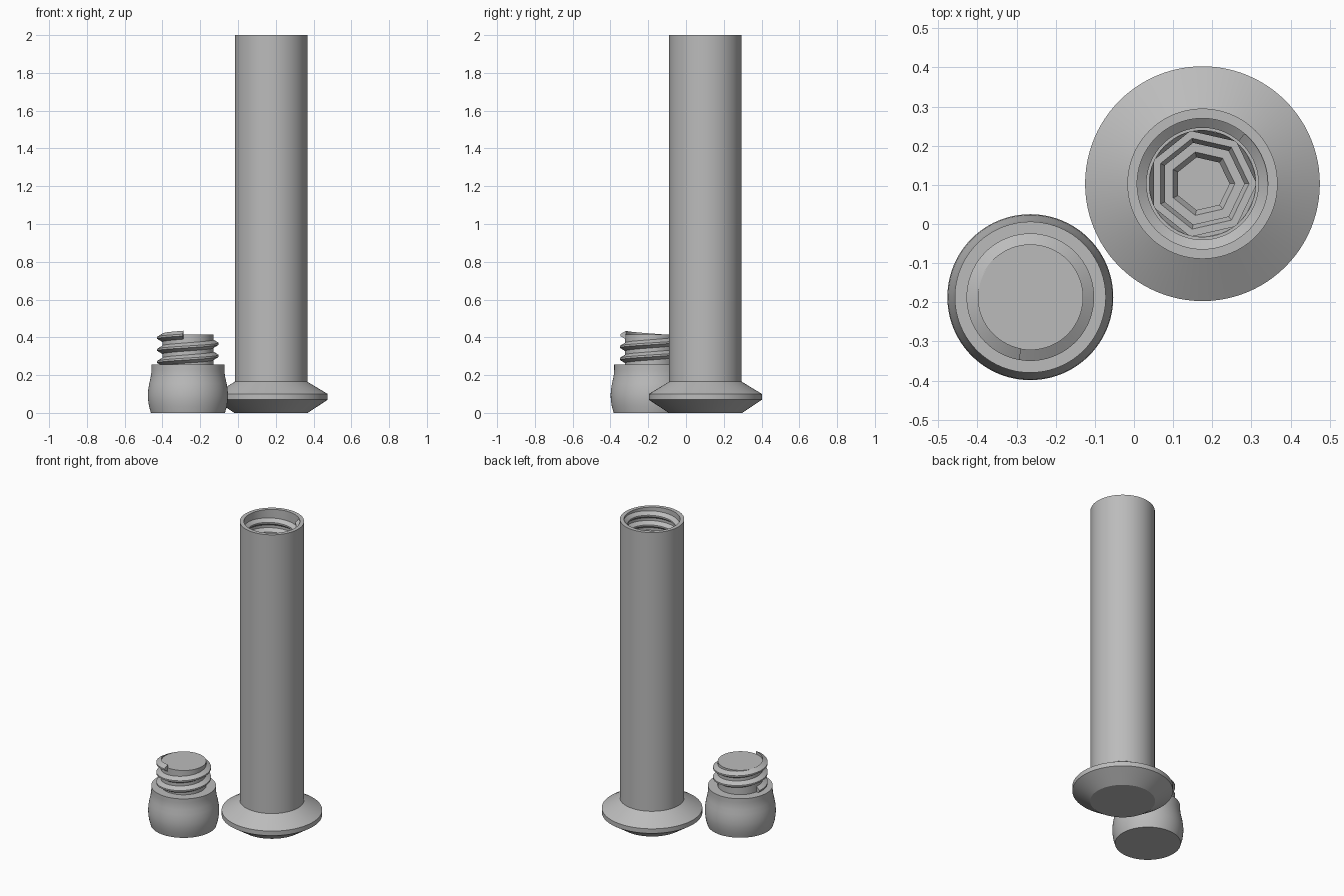
import bpy, math

if "Cube" in bpy.data.objects:
    bpy.data.objects.remove(bpy.data.objects["Cube"])

grey = bpy.data.materials.new("steel grey")
grey.diffuse_color = (0.5, 0.5, 0.5, 1)
grey.use_nodes = True
grey.node_tree.nodes["Principled BSDF"].inputs["Base Color"].default_value = grey.diffuse_color


def make(name, verts, faces, loc, smooth=True):
    mesh = bpy.data.meshes.new(name)
    mesh.from_pydata(verts, [], faces)
    mesh.materials.append(grey)
    ob = bpy.data.objects.new(name, mesh)
    bpy.context.collection.objects.link(ob)
    ob.location = (loc[0], loc[1], 0)
    if smooth:
        bpy.ops.object.select_all(action='DESELECT')
        ob.select_set(True)
        bpy.context.view_layer.objects.active = ob
        bpy.ops.object.shade_smooth_by_angle(angle=math.radians(25))
    return ob


def lathe(name, profile, loc, n=96, cap_start=True, cap_end=True, smooth=True):
    """Revolve (radius, z) points; ends can be closed with flat caps."""
    verts = [(r * math.cos(2 * math.pi * i / n), r * math.sin(2 * math.pi * i / n), z)
             for r, z in profile for i in range(n)]
    faces = []
    for k in range(len(profile) - 1):
        for i in range(n):
            j = (i + 1) % n
            faces.append((k * n + i, k * n + j, (k + 1) * n + j, (k + 1) * n + i))
    if cap_start:
        faces.append(tuple(reversed(range(n))))
    if cap_end:
        faces.append(tuple(range((len(profile) - 1) * n, len(profile) * n)))
    return make(name, verts, faces, loc, smooth)


def thread(name, loc, root, crest, z0, pitch, start, end, half, tip, n=72):
    """Right-hand helical ridge from angle start to end (degrees); z0 is its height at start."""
    steps = int((end - start) / 360 * n)
    section = [(root, -half), (crest, -tip), (crest, tip), (root, half)]
    if crest < root:
        section.reverse()
    verts, faces = [], []
    for s in range(steps + 1):
        turn = (end - start) / 360 * s / steps
        a = math.radians(start) + 2 * math.pi * turn
        for r, dz in section:
            verts.append((r * math.cos(a), r * math.sin(a), z0 + pitch * turn + dz))
    for s in range(steps):
        for k in range(4):
            a, b = s * 4 + k, s * 4 + (k + 1) % 4
            faces.append((a, a + 4, b + 4, b))
    faces += [(0, 1, 2, 3), tuple(steps * 4 + k for k in (3, 2, 1, 0))]
    return make(name, verts, faces, loc)


BARREL = (0.175, 0.103)
PLUG = (-0.265, -0.187)

# Flanged barrel with an open round mouth
lathe("barrel", [(0.194, 0), (0.30, 0.07), (0.30, 0.10), (0.192, 0.165), (0.192, 2.0),
                 (0.167, 2.0), (0.167, 1.75), (0.136, 1.75)], BARREL, cap_end=False)

# Thread inside the mouth
thread("mouth_thread", BARREL, 0.168, 0.143, 1.77, 0.064, 0, 1130, 0.024, 0.005)

# Seven-sided ridged bore, stepping inward to a flat floor
bore = []
for radius, depth, top, bottom in ((0.150, 0.012, 1.75, 1.25), (0.119, 0.012, 1.25, 0.75),
                                   (0.083, 0.014, 0.75, 0.25)):
    count = 10
    step = (top - bottom) / count
    for i in range(count):
        z = top - i * step
        bore += [(radius, z), (radius - depth, z - step / 2)]
    bore.append((radius, bottom))
lathe("stepped_bore", bore, BARREL, n=7, cap_start=False, smooth=False)

# Rounded plug with a plain neck
lathe("plug", [(0.196, 0), (0.206, 0.035), (0.211, 0.07), (0.212, 0.095), (0.210, 0.125),
               (0.205, 0.155), (0.198, 0.185), (0.194, 0.21), (0.193, 0.23), (0.193, 0.255),
               (0.135, 0.255), (0.135, 0.415)], PLUG)

# Thread wound around the neck
thread("plug_thread", PLUG, 0.133, 0.163, 0.268, 0.064, 170, 980, 0.023, 0.005)
